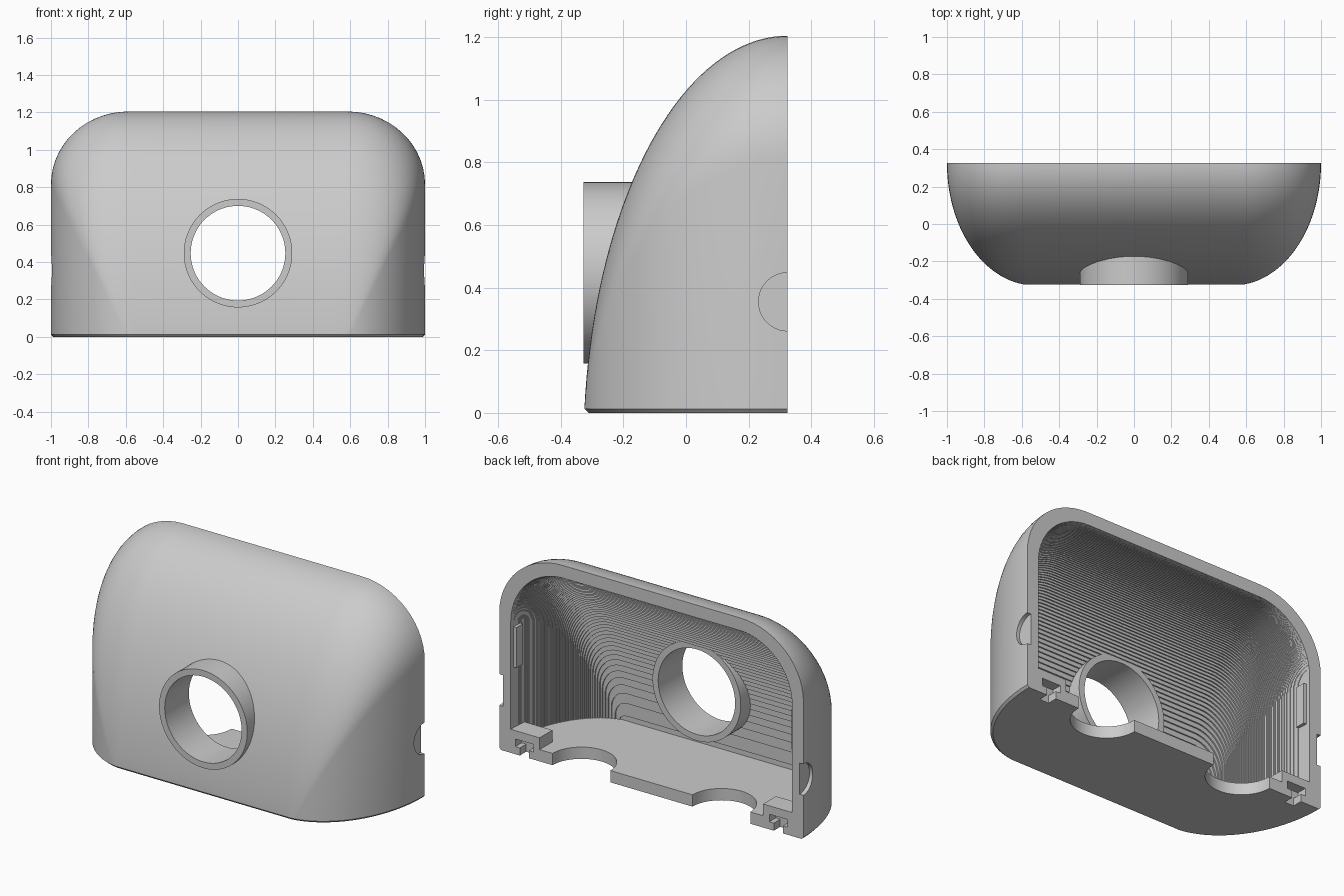
import bpy, bmesh, math
from mathutils import Matrix

old = bpy.data.objects.get("Cube")
if old:
    bpy.data.objects.remove(old, do_unlink=True)

BACK = 0.325          # flat open side
WALL = 0.075
FLOOR = 0.07
TUBE_Z = 0.4475

grey = bpy.data.materials.new("light_grey_plastic")
grey.use_nodes = True
colour = (0.6, 0.6, 0.6, 1)
grey.diffuse_color = colour
grey.node_tree.nodes["Principled BSDF"].inputs["Base Color"].default_value = colour


def make_object(name, bm):
    bmesh.ops.recalc_face_normals(bm, faces=bm.faces)
    mesh = bpy.data.meshes.new(name)
    bm.to_mesh(mesh)
    bm.free()
    mesh.materials.append(grey)
    obj = bpy.data.objects.new(name, mesh)
    bpy.context.collection.objects.link(obj)
    return obj


def section(depth, inset, base, steps=14):
    """Arched outline at a fraction of the full depth: flat top, elliptical corners."""
    q = math.sqrt(max(0, 1 - depth * depth))
    half = 0.53 + (0.47 - inset) * q
    top = (1.325 - inset) * q - 0.12
    rx = (half - 0.53) * 0.88
    rz = min((0.39 - inset / 2) * q, (top - base) * 0.9)
    right = []
    for i in range(steps + 1):
        a = math.pi / 2 * i / steps
        right.append((half - rx + rx * math.cos(a), top - rz + rz * math.sin(a)))
    right.insert(0, (half, base))
    return right + [(-x, z) for x, z in reversed(right)]


def loft(rings):
    """Skin (y, outline) rings; the base is a single flat face, which is returned."""
    bm = bmesh.new()
    rows = [[bm.verts.new((x, y, z)) for x, z in pts] for y, pts in rings]
    for a, b in zip(rows, rows[1:]):
        for i in range(len(a) - 1):
            bm.faces.new((a[i], a[i + 1], b[i + 1], b[i]))
    bm.faces.new(rows[0])
    bm.faces.new(rows[-1])
    base = bm.faces.new([r[0] for r in rows] + [r[-1] for r in reversed(rows)])
    return bm, base


def box(name, lo, hi):
    bm = bmesh.new()
    bmesh.ops.create_cube(bm, size=1)
    for v in bm.verts:
        v.co = [(a + b) / 2 + c * (b - a) for a, b, c in zip(lo, hi, v.co)]
    return make_object(name, bm)


def cylinder(name, centre, radius, length, axis):
    bm = bmesh.new()
    turn = {"X": Matrix.Rotation(math.pi / 2, 4, "Y"),
            "Y": Matrix.Rotation(math.pi / 2, 4, "X"),
            "Z": Matrix.Identity(4)}[axis]
    bmesh.ops.create_cone(bm, cap_ends=True, segments=72, radius1=radius, radius2=radius,
                          depth=length, matrix=Matrix.Translation(centre) @ turn)
    return make_object(name, bm)


def combine(target, tool, operation):
    """Boolean the tool into the target, then discard the tool."""
    mod = target.modifiers.new("cut", "BOOLEAN")
    mod.operation, mod.solver, mod.object = operation, "EXACT", tool
    graph = bpy.context.evaluated_depsgraph_get()
    mesh = bpy.data.meshes.new_from_object(target.evaluated_get(graph))
    target.modifiers.clear()
    target.data = mesh
    bpy.data.objects.remove(tool, do_unlink=True)


def smooth(obj, degrees=30):
    bpy.ops.object.select_all(action="DESELECT")
    obj.select_set(True)
    bpy.context.view_layer.objects.active = obj
    bpy.ops.object.shade_smooth_by_angle(angle=math.radians(degrees))


# Outer body, with a small chamfer round the base
CHAMFER = 0.013
rings = []
for i in range(41):
    d = math.sin(math.asin(0.9944) * i / 40)
    rings.append((BACK - 0.653 * d, section(d, 0, CHAMFER)))
bm, base = loft(rings)
low = bmesh.ops.extrude_face_region(bm, geom=[base])["geom"]
bm.faces.remove(base)
for v in (g for g in low if isinstance(g, bmesh.types.BMVert)):
    v.co = (v.co.x * 0.988, BACK + (v.co.y - BACK) * 0.98, 0)
shell = make_object("housing_shell", bm)

# Stepped cavity, open at the back
STEPS = 72
last = BACK + 0.1
rings = []
for i in range(STEPS):
    d = 0.984 * (i + 1) / STEPS
    y = BACK - (0.653 - WALL) * d
    outline = section(d, WALL, FLOOR)
    rings += [(last, outline), (y, outline)]
    last = y
bm, base = loft(rings)
combine(shell, make_object("cavity_cutter", bm), "DIFFERENCE")

# Opening for the front tube
combine(shell, cylinder("bore_cutter", (0, -0.2, TUBE_Z), 0.27, 0.6, "Y"), "DIFFERENCE")

for s in (-1, 1):
    def side_box(name, x0, x1, y0, y1, z0, z1):
        return box(name, (min(s * x0, s * x1), y0, z0), (max(s * x0, s * x1), y1, z1))

    # Corner block with a T-shaped slot, and a thin pad on the inner wall
    combine(shell, side_box("block", 0.735, 0.96, 0.205, BACK, 0.03, 0.14), "UNION")
    combine(shell, side_box("pad", 0.905, 0.96, 0.24, 0.3, 0.5, 0.74), "UNION")
    combine(shell, side_box("stem", 0.805, 0.865, 0.265, 0.4, -0.1, 0.06), "DIFFERENCE")
    combine(shell, side_box("bar", 0.775, 0.895, 0.265, 0.4, 0.045, 0.09), "DIFFERENCE")
    # Half-round floor opening and shallow round recess on the outside
    combine(shell, cylinder("floor_cutter", (s * 0.46, BACK, 0), 0.19, 0.3, "Z"), "DIFFERENCE")
    combine(shell, cylinder("recess_cutter", (s * 1.07, BACK, 0.355), 0.093, 0.19, "X"), "DIFFERENCE")
smooth(shell)

# Round tube through the front wall
tube = cylinder("front_tube", (0, -0.2135, TUBE_Z), 0.29, 0.227, "Y")
combine(tube, cylinder("tube_bore", (0, -0.2, TUBE_Z), 0.253, 0.6, "Y"), "DIFFERENCE")
smooth(tube)
